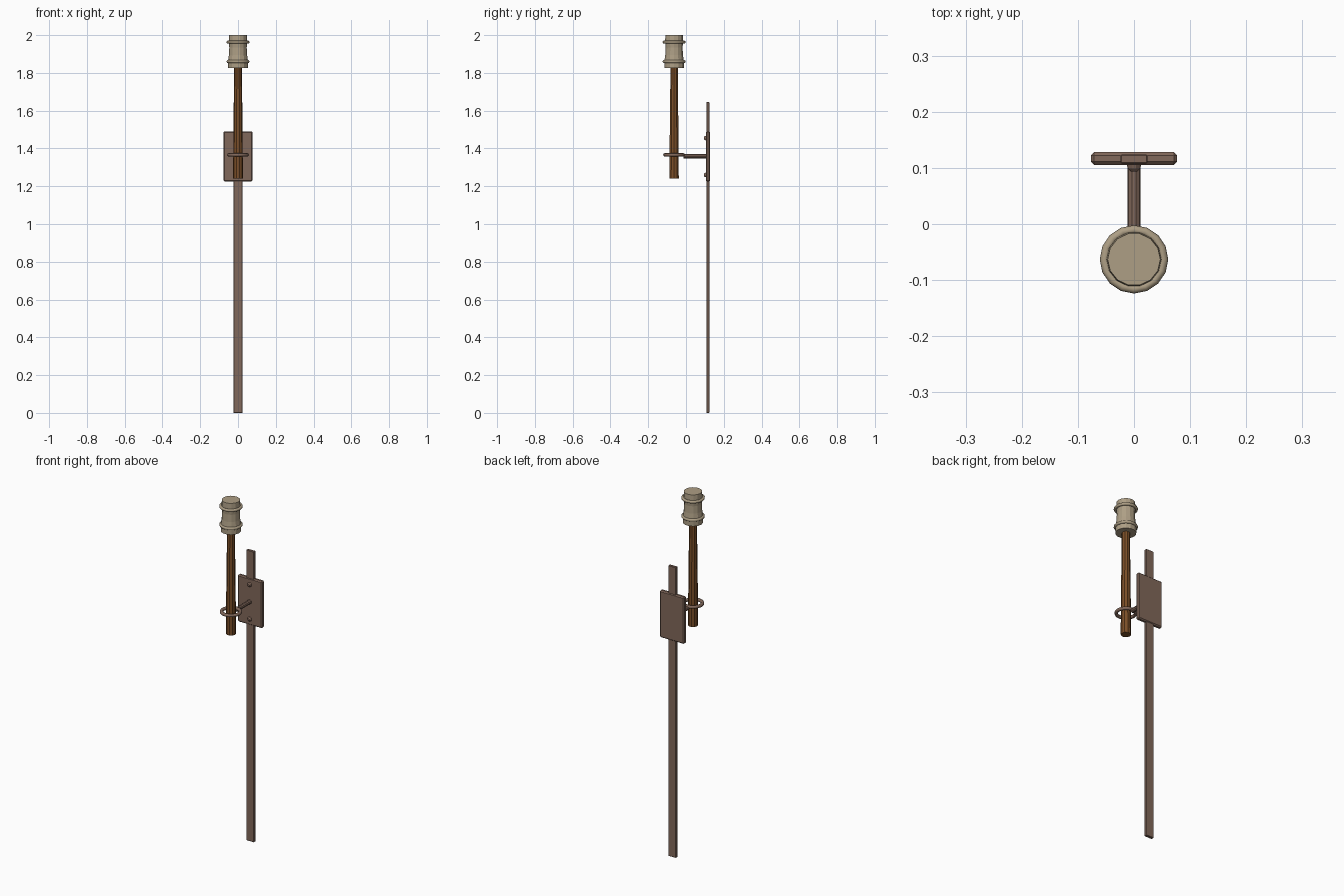
import bpy, bmesh, math
from mathutils import Matrix

cube = bpy.data.objects.get("Cube")
if cube:
    bpy.data.objects.remove(cube, do_unlink=True)


def material(name, rgb):
    m = bpy.data.materials.new(name)
    m.use_nodes = True
    m.diffuse_color = (*rgb, 1)
    m.node_tree.nodes["Principled BSDF"].inputs["Base Color"].default_value = (*rgb, 1)
    return m


iron = material("rusty brown", (0.22, 0.138, 0.103))
wood = material("orange brown wood", (0.2, 0.078, 0.021))
cloth = material("pale wrapped cloth", (0.42, 0.345, 0.235))


def finish(name, bm, mat, smooth=False):
    bmesh.ops.recalc_face_normals(bm, faces=bm.faces)
    me = bpy.data.meshes.new(name)
    bm.to_mesh(me)
    bm.free()
    me.materials.append(mat)
    for p in me.polygons:
        p.use_smooth = smooth
    ob = bpy.data.objects.new(name, me)
    bpy.context.collection.objects.link(ob)
    return ob


def box(name, size, loc, mat, bevel):
    bm = bmesh.new()
    bmesh.ops.create_cube(bm, size=1, matrix=Matrix.Translation(loc) @ Matrix.Diagonal((*size, 1)))
    ob = finish(name, bm, mat)
    mod = ob.modifiers.new("edge", "BEVEL")
    mod.width, mod.segments = bevel, 1


def lathe(name, profile, sides, matrix, mat, closed=False, smooth=False):
    """Turn (radius, height) points around the local z axis."""
    bm = bmesh.new()
    rings = []
    for r, h in profile:
        angles = [2 * math.pi * i / sides for i in range(sides)]
        rings.append([bm.verts.new((r * math.cos(a), r * math.sin(a), h)) for a in angles])
    pairs = list(zip(rings, rings[1:]))
    if closed:
        pairs.append((rings[-1], rings[0]))
    else:
        bm.faces.new(rings[0])
        bm.faces.new(rings[-1])
    for a, b in pairs:
        for i in range(sides):
            j = (i + 1) % sides
            bm.faces.new((a[i], a[j], b[j], b[i]))
    bm.transform(matrix)
    return finish(name, bm, mat, smooth)


def hoop(name, major, minor, z, mat):
    turns = [2 * math.pi * k / 8 for k in range(8)]
    section = [(major + minor * math.cos(t), minor * math.sin(t)) for t in turns]
    lathe(name, section, 16, Matrix.Translation((0, torch_y, z)), mat, True, True)


torch_y = -0.063
torch = Matrix.Translation((0, torch_y, 0))
toward_front = Matrix.Rotation(math.pi / 2, 4, "X")

# Wall mount
box("post", (0.048, 0.016, 1.645), (0, 0.116, 0.8225), iron, 0.002)
box("back_plate", (0.154, 0.023, 0.266), (0, 0.1165, 1.358), iron, 0.006)
for label, z in (("upper", 1.455), ("lower", 1.26)):
    lathe(label + "_rivet", [(0.013, 0), (0.011, 0.007), (0.006, 0.012)], 10,
          Matrix.Translation((0, 0.106, z)) @ toward_front, iron)

# Holder arm and ring
lathe("arm", [(0.012, 0), (0.012, 0.122)], 10,
      Matrix.Translation((0, 0.108, 1.358)) @ toward_front, iron)
hoop("holder_ring", 0.049, 0.009, 1.366, iron)

# Torch
lathe("handle", [(0.026, 1.242), (0.024, 1.5), (0.021, 1.75), (0.021, 1.84)], 10, torch, wood)
lathe("torch_head", [(0.053, 1.825), (0.053, 1.862), (0.048, 1.895), (0.046, 1.935),
                     (0.049, 1.965), (0.047, 2.0)], 14, torch, cloth)
hoop("lower_binding", 0.053, 0.008, 1.86, cloth)
hoop("upper_binding", 0.053, 0.008, 1.963, cloth)
